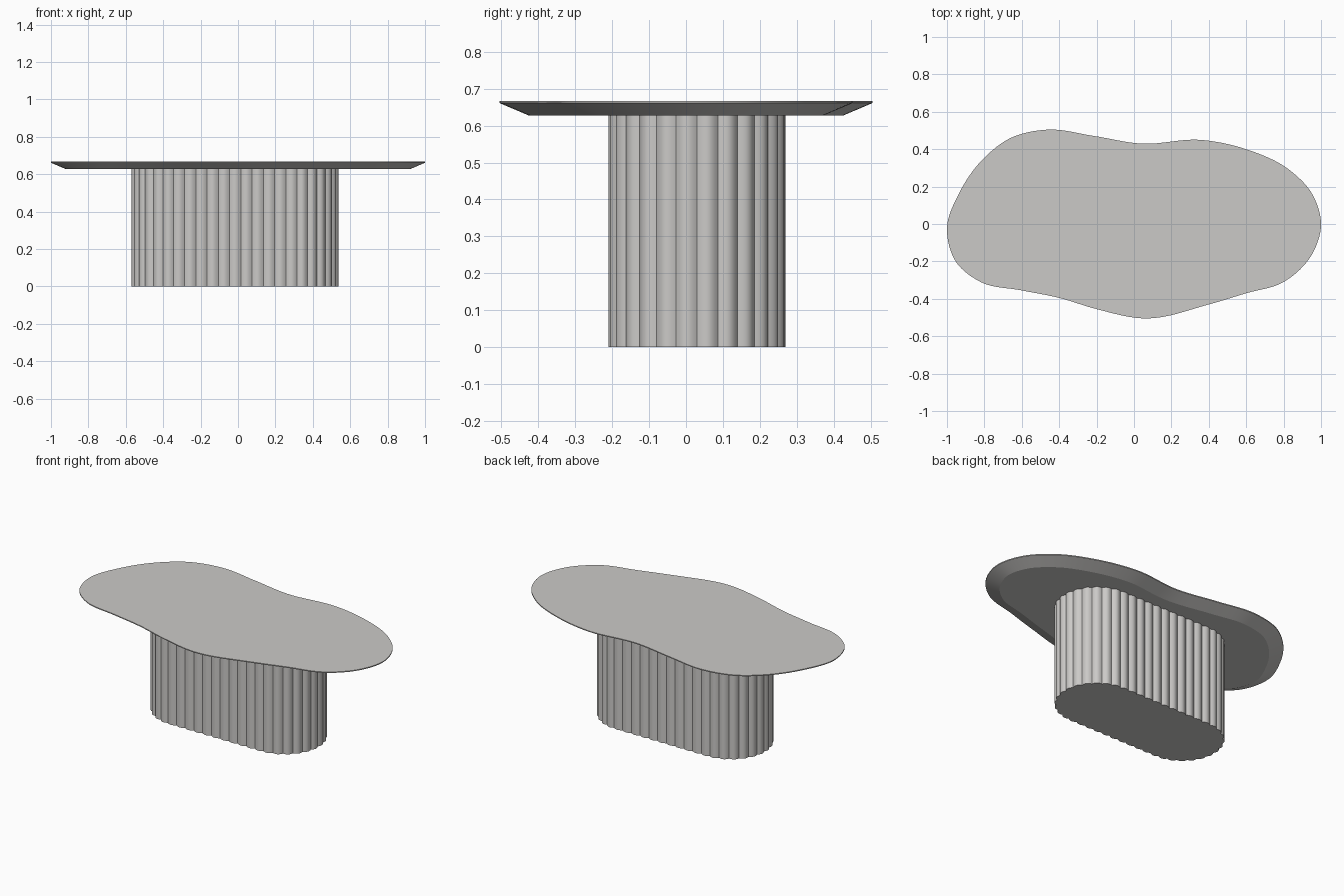
import bpy, bmesh, math
from mathutils import Vector

if "Cube" in bpy.data.objects:
    bpy.data.objects.remove(bpy.data.objects["Cube"])


def make_material(name, rgb):
    m = bpy.data.materials.new(name)
    m.diffuse_color = (*rgb, 1)
    m.use_nodes = True
    m.node_tree.nodes["Principled BSDF"].inputs["Base Color"].default_value = m.diffuse_color
    return m


stone = make_material("warm light grey", (0.60, 0.59, 0.575))


def loft(name, rings, material, angle=28):
    """Skin a stack of equal-length closed (points, z) rings and cap both ends."""
    bm = bmesh.new()
    loops = [[bm.verts.new((p[0], p[1], z)) for p in pts] for pts, z in rings]
    n = len(loops[0])
    for a, b in zip(loops, loops[1:]):
        for i in range(n):
            j = (i + 1) % n
            bm.faces.new((a[i], a[j], b[j], b[i]))
    bm.faces.new(loops[0][::-1])
    bm.faces.new(loops[-1])
    bmesh.ops.recalc_face_normals(bm, faces=bm.faces)
    me = bpy.data.meshes.new(name)
    bm.to_mesh(me)
    bm.free()
    ob = bpy.data.objects.new(name, me)
    bpy.context.collection.objects.link(ob)
    me.materials.append(material)
    bpy.ops.object.select_all(action='DESELECT')
    ob.select_set(True)
    bpy.context.view_layer.objects.active = ob
    bpy.ops.object.shade_smooth_by_angle(angle=math.radians(angle))
    return ob


def smooth_closed(ctrl, steps):
    """Closed centripetal-like spline through the control points."""
    pts, n = [], len(ctrl)
    P = [Vector(c) for c in ctrl]
    for i in range(n):
        p0, p1, p2, p3 = P[i - 1], P[i], P[(i + 1) % n], P[(i + 2) % n]
        d0, d1, d2 = (p1 - p0).length, (p2 - p1).length, (p3 - p2).length
        # tangents weighted by chord length
        m1 = ((p1 - p0) / d0 * d1 + (p2 - p1) / d1 * d0) / (d0 + d1) * d1
        m2 = ((p2 - p1) / d1 * d2 + (p3 - p2) / d2 * d1) / (d1 + d2) * d1
        for k in range(steps):
            t = k / steps
            pts.append(p1 * (2*t**3 - 3*t**2 + 1) + m1 * (t**3 - 2*t**2 + t)
                       + p2 * (3*t**2 - 2*t**3) + m2 * (t**3 - t**2))
    return pts


def inset(pts, d):
    """Offset a counter-clockwise outline inwards."""
    out, n = [], len(pts)
    for i, p in enumerate(pts):
        t = (pts[(i + 1) % n] - pts[i - 1]).normalized()
        out.append(p + Vector((-t.y, t.x)) * d)
    return out


# Pebble-shaped table top with a chamfered underside
outline = smooth_closed([
    (1.0, 0.0), (0.95, 0.17), (0.83, 0.295), (0.6, 0.405), (0.36, 0.455),
    (0.04, 0.435), (-0.22, 0.477), (-0.46, 0.51), (-0.66, 0.465), (-0.8, 0.36),
    (-0.93, 0.18), (-1.0, -0.02), (-0.95, -0.2), (-0.82, -0.305), (-0.6, -0.35),
    (-0.4, -0.39), (-0.2, -0.45), (0.06, -0.5), (0.4, -0.425), (0.6, -0.365),
    (0.8, -0.305), (0.95, -0.16)], 8)
# Fit the outline to its exact overall size
for axis, half in ((0, 1.0), (1, 0.505)):
    lo, hi = min(p[axis] for p in outline), max(p[axis] for p in outline)
    for p in outline:
        p[axis] = (p[axis] - (lo + hi) / 2) * 2 * half / (hi - lo)

loft("table_top", [(inset(outline, 0.08), 0.627), (outline, 0.661),
                   (outline, 0.667)], stone, 20)

# Reeded pedestal: a stadium outline with rounded ribs
CX, CY, R, HALF = -0.015, 0.03, 0.24, 0.315
RIBS, PER_RIB, DEPTH = 46, 10, 0.012
STRAIGHT, ARC = 2 * HALF, math.pi * R


def stadium(s):
    """Point and outward normal at distance s, starting at the right end."""
    s = (s + ARC / 2) % (2 * (STRAIGHT + ARC))
    side = 1
    if s >= STRAIGHT + ARC:
        s, side = s - STRAIGHT - ARC, -1
    if s < ARC:
        a = s / R - math.pi / 2
        nrm = Vector((math.cos(a), math.sin(a)))
        p = Vector((HALF, 0)) + nrm * R
    else:
        nrm = Vector((0, 1))
        p = Vector((HALF - (s - ARC), R))
    return p * side, nrm * side


ribbed = []
count = RIBS * PER_RIB
for i in range(count):
    p, nrm = stadium(i / count * 2 * (STRAIGHT + ARC))
    bump = abs(math.sin(math.pi * i / PER_RIB))
    q = p - nrm * DEPTH * (1 - bump)
    ribbed.append((q.x + CX, q.y + CY))

loft("reeded_pedestal", [(ribbed, 0.0), (ribbed, 0.627)], stone, 30)
